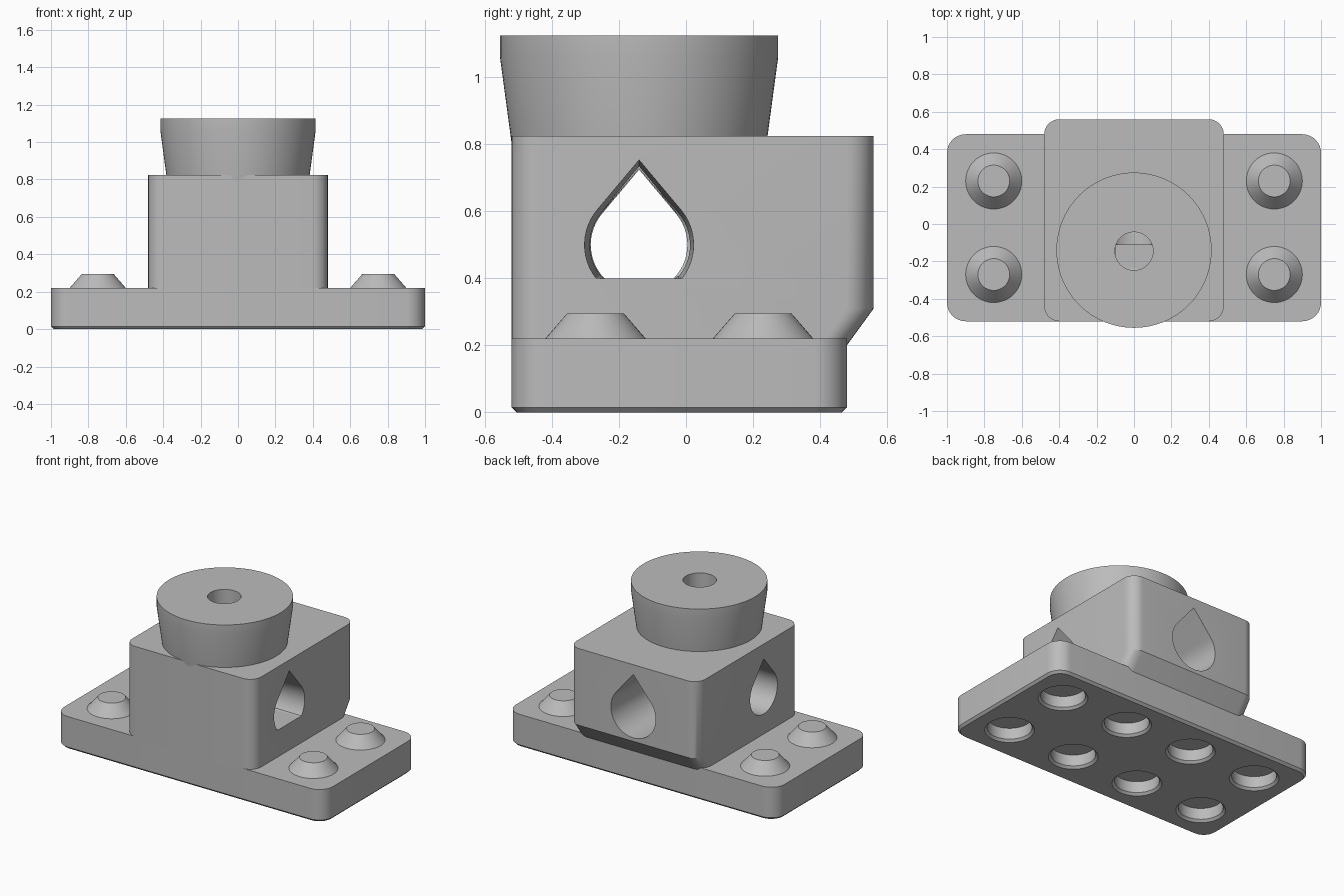
import bpy, bmesh
from math import sin, cos, pi, radians

cube = bpy.data.objects.get("Cube")
if cube:
    bpy.data.objects.remove(cube, do_unlink=True)

GREY = (0.5, 0.5, 0.5, 1)
grey = bpy.data.materials.new("plain grey")
grey.use_nodes = True
grey.diffuse_color = GREY
grey.node_tree.nodes["Principled BSDF"].inputs["Base Color"].default_value = GREY

CORE_Y = -0.14   # axis of the collar and the side bores
BORE_Z = 0.5


def loft(name, rings):
    """Skin a stack of equal-length rings and cap both ends."""
    bm = bmesh.new()
    rows = [[bm.verts.new(p) for p in ring] for ring in rings]
    n = len(rows[0])
    for low, high in zip(rows, rows[1:]):
        for i in range(n):
            j = (i + 1) % n
            bm.faces.new((low[i], low[j], high[j], high[i]))
    bm.faces.new(rows[0][::-1])
    bm.faces.new(rows[-1])
    bmesh.ops.recalc_face_normals(bm, faces=bm.faces)
    mesh = bpy.data.meshes.new(name)
    bm.to_mesh(mesh)
    bm.free()
    mesh.materials.append(grey)
    obj = bpy.data.objects.new(name, mesh)
    bpy.context.collection.objects.link(obj)
    return obj


def circle(x, y, z, r, n=64):
    return [(x + r * cos(2 * pi * i / n), y + r * sin(2 * pi * i / n), z) for i in range(n)]


def rounded_rect(hx, y0, y1, r, z, steps=8):
    corners = [(hx - r, y1 - r), (r - hx, y1 - r), (r - hx, y0 + r), (hx - r, y0 + r)]
    ring = []
    for k, (cx, cy) in enumerate(corners):
        for i in range(steps + 1):
            a = (k + i / steps) * pi / 2
            ring.append((cx + r * cos(a), cy + r * sin(a), z))
    return ring


def teardrop(r, steps=40, floor=0):
    """Pointed-top bore outline as (across, height) pairs."""
    slope = radians(40)
    pts = [(0, BORE_Z + r / sin(slope))]
    for i in range(steps + 1):
        a = slope - (pi + 2 * slope) * i / steps
        pts.append((r * cos(a), max(floor, BORE_Z + r * sin(a))))
    return pts


def cut(obj, cutter):
    cutter.hide_render = True
    mod = obj.modifiers.new("cut", "BOOLEAN")
    mod.operation = "DIFFERENCE"
    mod.solver = "EXACT"
    mod.object = cutter
    bpy.ops.object.select_all(action="DESELECT")
    bpy.context.view_layer.objects.active = obj
    obj.select_set(True)
    bpy.ops.object.modifier_apply(modifier=mod.name)
    bpy.data.objects.remove(cutter, do_unlink=True)


# Base plate with a chamfered lower edge
base = loft("base_plate", [
    rounded_rect(0.985, -0.505, 0.465, 0.085, 0),
    rounded_rect(1, -0.52, 0.48, 0.1, 0.015),
    rounded_rect(1, -0.52, 0.48, 0.1, 0.22)])

# Sockets under the base
for x in (-0.75, -0.25, 0.25, 0.75):
    for y in (-0.27, 0.23):
        cut(base, loft("socket", [circle(x, y, -0.01, 0.16, 48),
                                  circle(x, y, 0.015, 0.135, 48),
                                  circle(x, y, 0.09, 0.135, 48)]))

# Body, sloping out at the lower back
body = loft("body_block", [
    rounded_rect(0.48, -0.52, 0.48, 0.08, 0.2),
    rounded_rect(0.48, -0.52, 0.56, 0.08, 0.31),
    rounded_rect(0.48, -0.52, 0.56, 0.08, 0.825)])

# Flared collar
collar = loft("collar", [
    circle(0, CORE_Y, 0.8, 0.38, 96),
    circle(0, CORE_Y, 1.06, 0.415, 96),
    circle(0, CORE_Y, 1.125, 0.415, 96)])


# Bores: flat-floored on +x, round on -x, wide at the back, and vertical
def side_ring(x, r, floor=0):
    return [(x, CORE_Y + a, z) for a, z in teardrop(r, floor=floor)]


def back_ring(y, r):
    return [(a, y, z) for a, z in teardrop(r)]


cut(body, loft("left_bore", [side_ring(0.49, 0.163, 0.4), side_ring(0, 0.147, 0.4),
                             side_ring(-0.12, 0.146, 0.4)]))
cut(body, loft("right_bore", [side_ring(-0.49, 0.145), side_ring(-0.1, 0.144)]))
cut(body, loft("back_bore", [back_ring(0.57, 0.167), back_ring(CORE_Y + 0.03, 0.15)]))
for part in (body, collar):
    cut(part, loft("core_bore", [circle(0, CORE_Y - 0.005, z, 0.102) for z in (0.55, 1.2)]))

parts = [base, body, collar]

# Conical studs
for side, x in (("right", -0.75), ("left", 0.75)):
    for end, y in (("front", -0.27), ("back", 0.23)):
        parts.append(loft(f"{end}_{side}_stud", [circle(x, y, 0.21, 0.15, 48),
                                                 circle(x, y, 0.22, 0.15, 48),
                                                 circle(x, y, 0.295, 0.085, 48)]))

# Smooth the curved walls and keep edges crisp
bpy.ops.object.select_all(action="DESELECT")
for part in parts:
    part.select_set(True)
bpy.context.view_layer.objects.active = body
bpy.ops.object.shade_smooth_by_angle(angle=radians(25))
